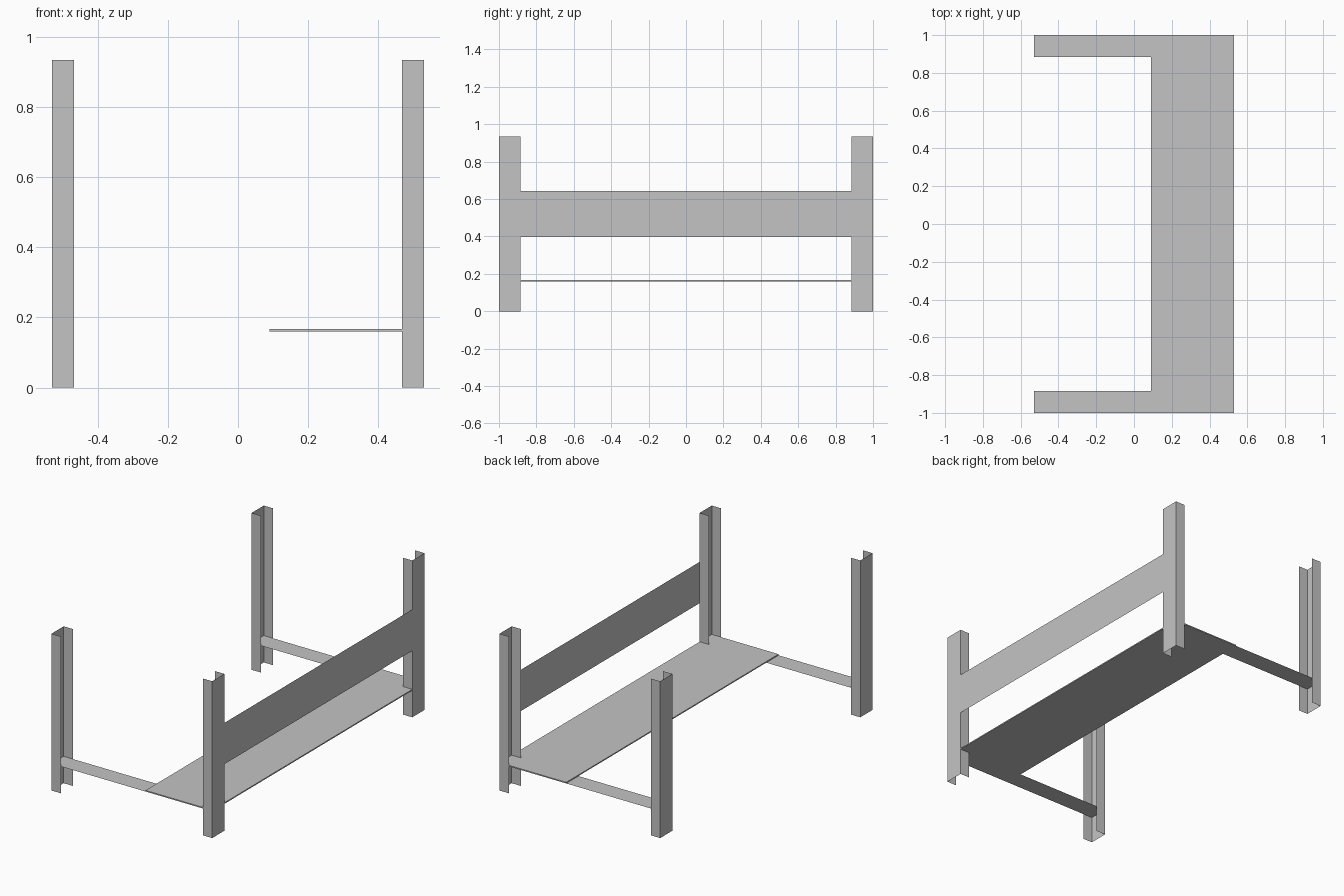
import bpy

cube = bpy.data.objects.get("Cube")
if cube:
    bpy.data.objects.remove(cube, do_unlink=True)

grey = bpy.data.materials.new("light_grey")
grey.use_nodes = True
colour = (0.55, 0.55, 0.55, 1)
grey.diffuse_color = colour
grey.node_tree.nodes["Principled BSDF"].inputs["Base Color"].default_value = colour

X, Y = 0.53, 1.0            # outer half width and half length
IN_X, IN_Y = 0.468, 0.885   # inner edges of the posts
TOP = 0.935
BAR_Z, SHELF_Z = 0.16, 0.167
SHELF_X = 0.09


def make(name, verts, faces):
    mesh = bpy.data.meshes.new(name)
    mesh.from_pydata(verts, [], faces)
    mesh.materials.append(grey)
    obj = bpy.data.objects.new(name, mesh)
    bpy.context.collection.objects.link(obj)
    return obj


def sheet(name, path, z0, z1):
    """Upright thin sheet folded along a plan path."""
    n = len(path)
    verts = [(x, y, z) for z in (z0, z1) for x, y in path]
    return make(name, verts, [(i, i + 1, i + 1 + n, i + n) for i in range(n - 1)])


# Channel-section corner posts, open towards the middle
for sx, side in ((1, "left"), (-1, "right")):
    for sy, end in ((-1, "front"), (1, "back")):
        channel = [(sx * IN_X, sy * Y), (sx * X, sy * Y),
                   (sx * X, sy * IN_Y), (sx * IN_X, sy * IN_Y)]
        if sx * sy > 0:
            channel.reverse()
        sheet(f"{end}_{side}_post", channel, 0, TOP)

# Side panel joining the two left posts
sheet("side_panel", [(X, -IN_Y), (X, IN_Y)], 0.397, 0.643)

# Flat cross bars reaching from the shelf to the right posts
for sy, end in ((-1, "front"), (1, "back")):
    a, b = sorted((sy * IN_Y, sy * Y))
    make(f"{end}_cross_bar",
         [(-X, a, BAR_Z), (SHELF_X, a, BAR_Z), (SHELF_X, b, BAR_Z), (-X, b, BAR_Z)],
         [(0, 1, 2, 3)])

# Thin shelf board
bpy.ops.mesh.primitive_cube_add(size=1, location=((SHELF_X + X) / 2, 0, (BAR_Z + SHELF_Z) / 2))
shelf = bpy.context.object
shelf.name = "shelf"
shelf.scale = (X - SHELF_X, 2 * Y, SHELF_Z - BAR_Z)
bpy.ops.object.transform_apply(location=False, rotation=False, scale=True)
shelf.data.materials.append(grey)
